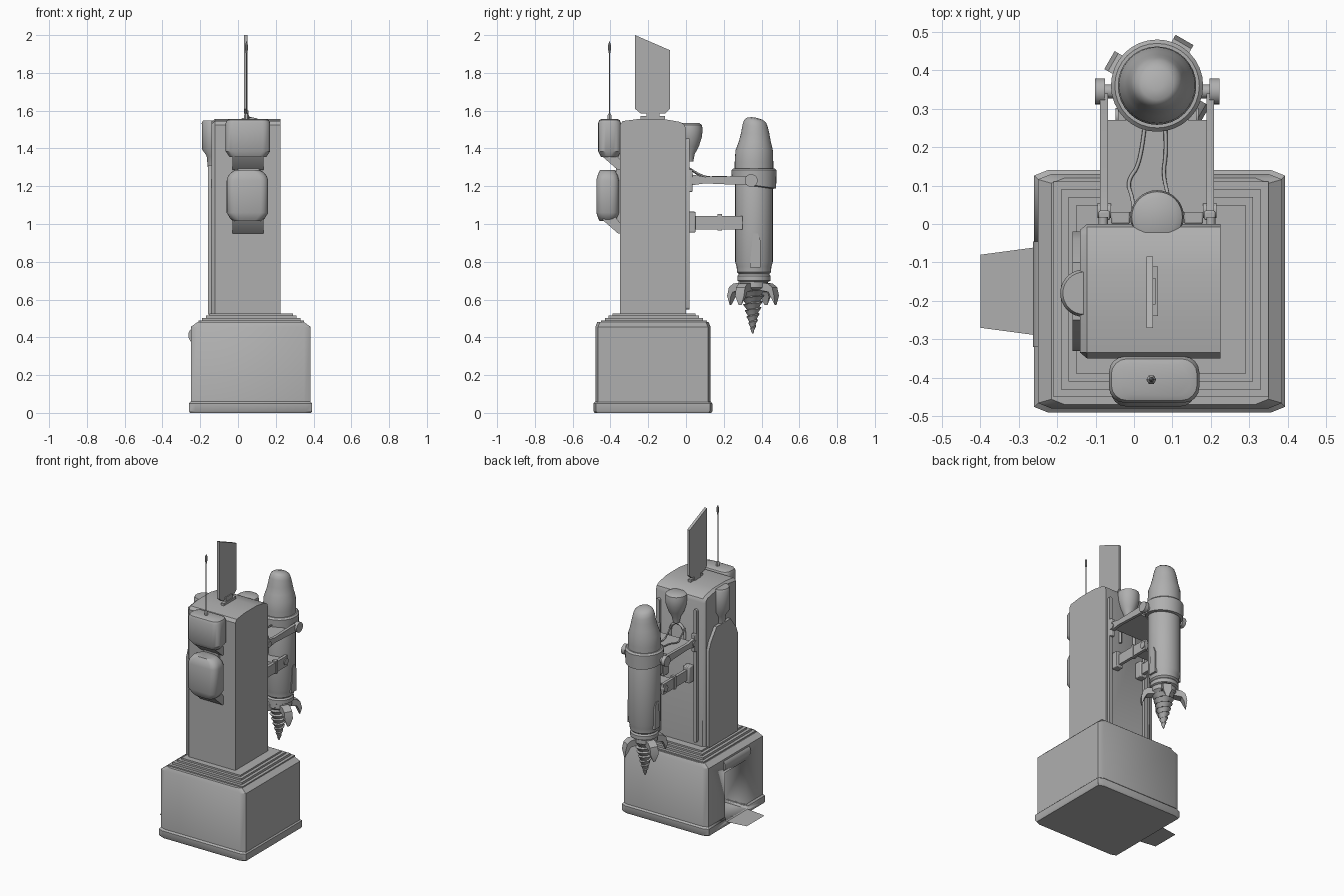
import bpy, bmesh, math
from mathutils import Matrix

if "Cube" in bpy.data.objects:
    bpy.data.objects.remove(bpy.data.objects["Cube"])

CX, CY = 0.06, 0.36   # axis of the drill pod
GREY = bpy.data.materials.new('dark_grey')
GREY.diffuse_color = (0.43, 0.43, 0.43, 1)
GREY.use_nodes = True
GREY.node_tree.nodes["Principled BSDF"].inputs["Base Color"].default_value = GREY.diffuse_color


def mesh(name, verts, faces):
    bm = bmesh.new()
    vs = [bm.verts.new(v) for v in verts]
    for f in faces:
        bm.faces.new([vs[i] for i in f])
    bmesh.ops.recalc_face_normals(bm, faces=bm.faces[:])
    me = bpy.data.meshes.new(name)
    bm.to_mesh(me)
    bm.free()
    me.materials.append(GREY)
    ob = bpy.data.objects.new(name, me)
    bpy.context.collection.objects.link(ob)
    bpy.ops.object.select_all(action='DESELECT')
    ob.select_set(True)
    bpy.context.view_layer.objects.active = ob
    bpy.ops.object.shade_smooth_by_angle(angle=math.radians(35))
    return ob


def loft(name, rings):
    n, m = len(rings[0]), len(rings)
    faces = [(i * n + j, i * n + (j + 1) % n, (i + 1) * n + (j + 1) % n, (i + 1) * n + j)
             for i in range(m - 1) for j in range(n)]
    faces += [tuple(range(n)), tuple(range((m - 1) * n, m * n))]
    return mesh(name, [v for r in rings for v in r], faces)


def prism(name, pts, a, b, axis):
    put = {'x': lambda u, v, t: (t, u, v), 'y': lambda u, v, t: (u, t, v),
           'z': lambda u, v, t: (u, v, t)}[axis]
    return loft(name, [[put(u, v, t) for u, v in pts] for t in (a, b)])


def box(name, x0, x1, y0, y1, z0, z1, bevel=0):
    ob = prism(name, [(x0, y0), (x1, y0), (x1, y1), (x0, y1)], z0, z1, 'z')
    if bevel:
        md = ob.modifiers.new('bevel', 'BEVEL')
        md.width, md.segments = bevel, 2
    return ob


def circle(u, v, r, n=20):
    return [(u + r * math.cos(2 * math.pi * k / n), v + r * math.sin(2 * math.pi * k / n)) for k in range(n)]


def lathe(name, cx, cy, prof, n=32):
    # profile of (radius, z) or (radius, z, y shift)
    return loft(name, [[(x, y + (p[2] if len(p) > 2 else 0), p[1]) for x, y in circle(cx, cy, p[0], n)]
                       for p in prof])


def rounded_loft(name, x0, x1, y0, y1, rx, ry, seg, levels):
    # rectangle with cut or rounded corners; levels of (z, x inset, y inset)
    rings = []
    for z, ix, iy in levels:
        ring = []
        for q, (cx, cy) in enumerate(((x1 - ix - rx, y1 - iy - ry), (x0 + ix + rx, y1 - iy - ry),
                                      (x0 + ix + rx, y0 + iy + ry), (x1 - ix - rx, y0 + iy + ry))):
            for k in range(seg + 1):
                a = (q + k / seg) * math.pi / 2
                ring.append((cx + rx * math.cos(a), cy + ry * math.sin(a), z))
        rings.append(ring)
    return loft(name, rings)


def wire(name, pts, r, kind='POLY'):
    cu = bpy.data.curves.new(name, 'CURVE')
    cu.dimensions, cu.bevel_depth, cu.bevel_resolution = '3D', r, 2
    cu.use_fill_caps = True
    cu.materials.append(GREY)
    sp = cu.splines.new(kind)
    sp.points.add(len(pts) - 1)
    for p, c in zip(sp.points, pts):
        p.co = (*c, 1)
    if kind == 'NURBS':
        sp.use_endpoint_u, sp.order_u = True, 3
    ob = bpy.data.objects.new(name, cu)
    bpy.context.collection.objects.link(ob)
    return ob


# Base block with a doorway cut in its left side
base = rounded_loft('base_block', -0.25, 0.385, -0.48, 0.13, 0.035, 0.014, 1,
                    [(0.01, 0, 0), (0.455, 0, 0), (0.48, 0.035, 0.01)])
skirt = rounded_loft('base_skirt', -0.26, 0.393, -0.49, 0.14, 0.035, 0.014, 1,
                     [(0, 0.006, 0.006), (0.01, 0, 0), (0.05, 0, 0), (0.06, 0.01, 0.01)])
cutter = box('door_cutter', -0.5, -0.08, -0.29, -0.06, 0.03, 0.36)
cutter.hide_render = True
for ob in (base, skirt):
    md = ob.modifiers.new('doorway', 'BOOLEAN')
    md.operation, md.object, md.solver = 'DIFFERENCE', cutter, 'EXACT'
    bpy.context.view_layer.objects.active = ob
    bpy.ops.object.modifier_apply(modifier='doorway')
bpy.data.objects.remove(cutter)
mesh('ramp', [(-0.25, -0.29, 0.03), (-0.25, -0.06, 0.03), (-0.40, -0.08, 0.03), (-0.40, -0.27, 0.03)], [(0, 3, 2, 1)])
prism('door_roller', circle(-0.215, 0.41, 0.048), -0.32, -0.045, 'y')

# Stepped plinth
for k, (i, z) in enumerate(((0.0, 0.488), (0.02, 0.503), (0.04, 0.515), (0.06, 0.526))):
    box(f'plinth_step_{k + 1}', -0.21 + i, 0.35 - i, -0.45 + i, 0.11 - i, 0.47, z)

# Tower: rounded front and back top edges, chamfered left corners
side = [(-0.35, 0.52), (-0.35, 1.525), (-0.335, 1.545), (-0.25, 1.556), (-0.12, 1.556),
        (-0.03, 1.54), (-0.008, 1.525), (0.0, 1.50), (0.0, 0.52)]
loft('tower', [[(x, max(-0.35 + i, min(-i, y)), z - i * (z > 1.5)) for y, z in side]
               for x, i in ((-0.14, 0.015), (-0.122, 0), (0.225, 0))])
panel = [(-0.33, 0.52), (-0.02, 0.52), (-0.02, 1.18), (-0.04, 1.23), (-0.10, 1.31), (-0.25, 1.31),
         (-0.31, 1.23), (-0.33, 1.18)]
prism('left_panel', panel, -0.16, -0.13, 'x')

# Round side cowl, and the flared bowl and arch on the back
lathe('left_cowl', -0.13, -0.18, [(0.03, 1.30), (0.036, 1.36), (0.06, 1.395), (0.062, 1.535), (0.055, 1.548)])
lathe('back_bowl', CX, 0.018, [(0.02, 1.33), (0.028, 1.37), (0.05, 1.41), (0.066, 1.46), (0.07, 1.50),
                               (0.066, 1.525), (0.05, 1.535)])
arch = [(0.055 * math.cos(t * math.pi / 10), 0.07 * math.sin(t * math.pi / 10)) for t in range(11)]
wire('back_arch', [(CX + 0.055, 0.006, 1.16)] + [(CX + a, 0.006, 1.25 + b) for a, b in arch]
     + [(CX - 0.055, 0.006, 1.16)], 0.009)

# Two rounded pods on the front with slanted feet
rounded_loft('upper_pod', -0.065, 0.17, -0.465, -0.345, 0.04, 0.04, 4,
             [(1.355, 0.02, 0.015), (1.385, 0, 0), (1.535, 0, 0), (1.55, 0.006, 0.006), (1.556, 0.022, 0.018)])
rounded_loft('lower_pod', -0.06, 0.16, -0.475, -0.355, 0.04, 0.04, 4,
             [(1.015, 0.035, 0.018), (1.03, 0.018, 0.01), (1.06, 0, 0), (1.23, 0, 0), (1.255, 0.008, 0.006),
              (1.275, 0.025, 0.014), (1.285, 0.045, 0.019)])
for name, z in (('upper', 1.36), ('lower', 1.025)):
    foot = [(-0.45, z + 0.02), (-0.44, z - 0.005), (-0.36, z - 0.075), (-0.34, z - 0.075),
            (-0.34, z - 0.03), (-0.38, z + 0.02)]
    prism(name + '_pod_foot', foot, -0.03, 0.135, 'x')
box('pod_back_plate', 0.0, 0.11, -0.37, -0.345, 1.0, 1.4)

# Whip aerial
lathe('aerial_nut', 0.045, -0.405, [(0.013, 1.555), (0.013, 1.575), (0.006, 1.585)], 6)
lathe('aerial', 0.045, -0.405, [(0.003, 1.57), (0.003, 1.90), (0.007, 1.92), (0.007, 1.95), (0.001, 1.967)], 8)

# Roof fin
prism('fin', [(-0.27, 2.0), (-0.085, 1.92), (-0.085, 1.61), (-0.11, 1.585), (-0.24, 1.585), (-0.27, 1.61)],
      0.032, 0.05, 'x')
box('fin_bracket', 0.04, 0.062, -0.24, -0.11, 1.55, 1.572)
box('fin_stem', 0.034, 0.056, -0.21, -0.14, 1.55, 1.60)

# Rails, upper arms, lower arms: one of each per side
for s, tag in ((-1, 'left'), (1, 'right')):
    def span(a, b):
        return sorted((CX + s * a, CX + s * b))
    r, rx = 0.012, CX + s * 0.14
    rail = [(rx + r * math.cos(a), z + r * math.sin(a)) for z, off in ((1.44, 0), (0.56, math.pi))
            for a in [off + k * math.pi / 6 for k in range(7)]]
    prism(tag + '_rail', rail, -0.005, 0.018, 'y')
    box(tag + '_slider', *span(0.122, 0.152), 0.01, 0.035, 1.17, 1.29, 0.005)
    prism(tag + '_hinge', circle(0.035, 1.23, 0.02, 12), *span(0.12, 0.155), 'x')
    prism(tag + '_upper_arm', [(0.03, 1.205), (0.10, 1.215), (0.33, 1.205), (0.34, 1.255), (0.10, 1.25), (0.03, 1.262)],
          *span(0.128, 0.148), 'x')
    prism(tag + '_pivot_pin', circle(0.345, 1.23, 0.018), *span(0.10, 0.14), 'x')
    prism(tag + '_pivot', circle(0.345, 1.23, 0.034), *span(0.136, 0.162), 'x')
    box(tag + '_lower_mount', *span(0.07, 0.12), 0.0, 0.05, 0.955, 1.065, 0.005)
    box(tag + '_lower_arm', *span(0.082, 0.102), 0.03, 0.30, 0.972, 1.042)
    box(tag + '_lower_joint', *span(0.078, 0.107), 0.168, 0.19, 0.965, 1.052)
    prism(tag + '_lower_pin', circle(0.28, 1.007, 0.022, 12), *span(0.07, 0.108), 'x')
box('arm_plate', -0.07, 0.19, 0.03, 0.27, 1.222, 1.236)
box('arm_crossbar', -0.03, 0.15, 0.18, 0.27, 0.985, 1.03)
wire('left_cable', [(0.0, 0.01, 1.30), (0.0, 0.06, 1.26), (-0.02, 0.11, 1.245), (0.02, 0.16, 1.25), (0.03, 0.28, 1.245)],
     0.005, 'NURBS')
wire('right_cable', [(0.10, 0.01, 1.30), (0.09, 0.07, 1.26), (0.075, 0.13, 1.245), (0.085, 0.19, 1.25), (0.08, 0.28, 1.245)],
     0.005, 'NURBS')

# Drill pod: body, tilted collar, slanted nose
lathe('pod_body', CX, CY, [(0.07, 0.69), (0.088, 0.70), (0.088, 0.725), (0.08, 0.735), (0.09, 0.745), (0.092, 0.775),
                           (0.10, 0.80), (0.10, 1.25), (0.09, 1.28)])
lathe('pod_neck', CX, CY - 0.005, [(0.06, 0.65), (0.078, 0.665), (0.078, 0.70), (0.06, 0.71)])
collar = lathe('pod_collar', CX, CY, [(0.10, 1.20), (0.117, 1.205), (0.12, 1.285), (0.11, 1.295), (0.095, 1.295)])
for v in collar.data.vertices:
    if v.co.z < 1.24:
        v.co.z -= 0.14 * (v.co.y - CY)
nose = lathe('pod_nose', CX, CY, [(0.102, 1.27, 0), (0.102, 1.33, 0), (0.099, 1.39, 0.001), (0.085, 1.435, 0.004),
                                  (0.075, 1.48, 0.006), (0.067, 1.52, 0.007), (0.058, 1.545, 0.007),
                                  (0.042, 1.558, 0.005), (0.015, 1.564, 0.003)])
for v in nose.data.vertices:
    if v.co.z > 1.5:
        v.co.z -= 0.15 * (v.co.y - CY)
prism('pod_side_panel', [(0.34, 0.77), (0.395, 0.77), (0.395, 0.91), (0.38, 0.95), (0.355, 0.95), (0.34, 0.80)],
      CX - 0.103, CX + 0.103, 'x')

# Screw bit with a helical ridge
rings = []
for k in range(73):
    ring = []
    for j in range(24):
        a = 2 * math.pi * j / 24
        ph = (k / 72 * 8 + j / 24) % 1
        rad = (0.003 + 0.07 * (1 - k / 72) ** 0.85) * (0.72 + 0.36 * (1 - ph))
        ring.append((CX + rad * math.cos(a), CY - 0.007 + rad * math.sin(a), 0.68 - 0.26 * k / 72))
    rings.append(ring)
loft('screw_bit', rings)

# Claws around the bit
claw = [(0.05, 0.69), (0.105, 0.685), (0.132, 0.665), (0.143, 0.62), (0.138, 0.57), (0.122, 0.615), (0.108, 0.64), (0.05, 0.65)]
for k in range(4):
    ob = prism(f'claw_{k + 1}', claw, -0.027, 0.027, 'y')
    for v in ob.data.vertices:
        if v.co.z < 0.60:
            v.co.y *= 0.3
    ob.matrix_world = Matrix.Translation((CX, CY - 0.005, 0)) @ Matrix.Rotation(math.radians(60 + 90 * k), 4, 'Z')
